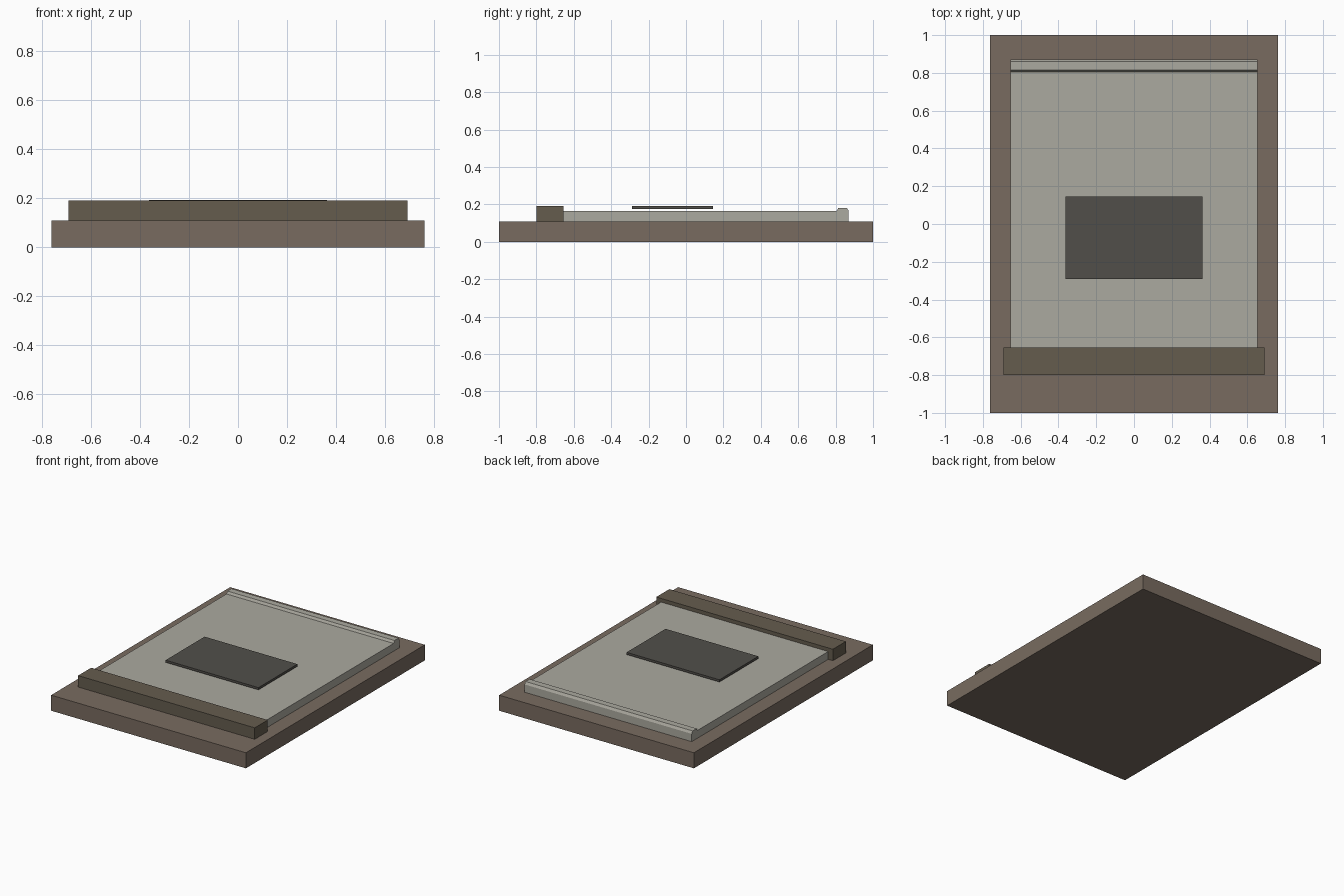
import bpy

if "Cube" in bpy.data.objects:
    bpy.data.objects.remove(bpy.data.objects["Cube"])


def material(name, rgb):
    m = bpy.data.materials.new(name)
    m.diffuse_color = (*rgb, 1)
    m.use_nodes = True
    m.node_tree.nodes["Principled BSDF"].inputs["Base Color"].default_value = m.diffuse_color
    return m


def extrude_profile(name, half_width, profile, mat):
    """Sweep a closed (y, z) profile along x, symmetric about x = 0."""
    n = len(profile)
    verts = [(x, y, z) for x in (-half_width, half_width) for y, z in profile]
    faces = [tuple(reversed(range(n))), tuple(range(n, 2 * n))]
    faces += [(i, (i + 1) % n, n + (i + 1) % n, n + i) for i in range(n)]
    mesh = bpy.data.meshes.new(name)
    mesh.from_pydata(verts, [], faces)
    mesh.materials.append(mat)
    obj = bpy.data.objects.new(name, mesh)
    bpy.context.collection.objects.link(obj)
    return obj


def box(name, half_width, y0, y1, z0, z1, mat):
    return extrude_profile(name, half_width,
                           [(y0, z0), (y1, z0), (y1, z1), (y0, z1)], mat)


brown = material("brown", (0.19, 0.148, 0.117))
dark_brown = material("dark_brown", (0.13, 0.107, 0.076))
pale = material("pale_grey", (0.41, 0.40, 0.35))
charcoal = material("charcoal", (0.083, 0.078, 0.068))

# Base board
box("base_board", 0.762, -1.0, 1.0, 0.0, 0.11, brown)

# Front ledge bar
box("front_bar", 0.691, -0.80, -0.655, 0.11, 0.191, dark_brown)

# Pale slab with a raised, bevelled lip along its back edge
extrude_profile("slab", 0.654, [
    (-0.655, 0.11), (0.87, 0.11), (0.87, 0.165), (0.86, 0.182),
    (0.815, 0.182), (0.805, 0.165), (-0.655, 0.165)], pale)

# Thin plate hovering just above the slab
box("label_plate", 0.363, -0.29, 0.145, 0.177, 0.193, charcoal)
